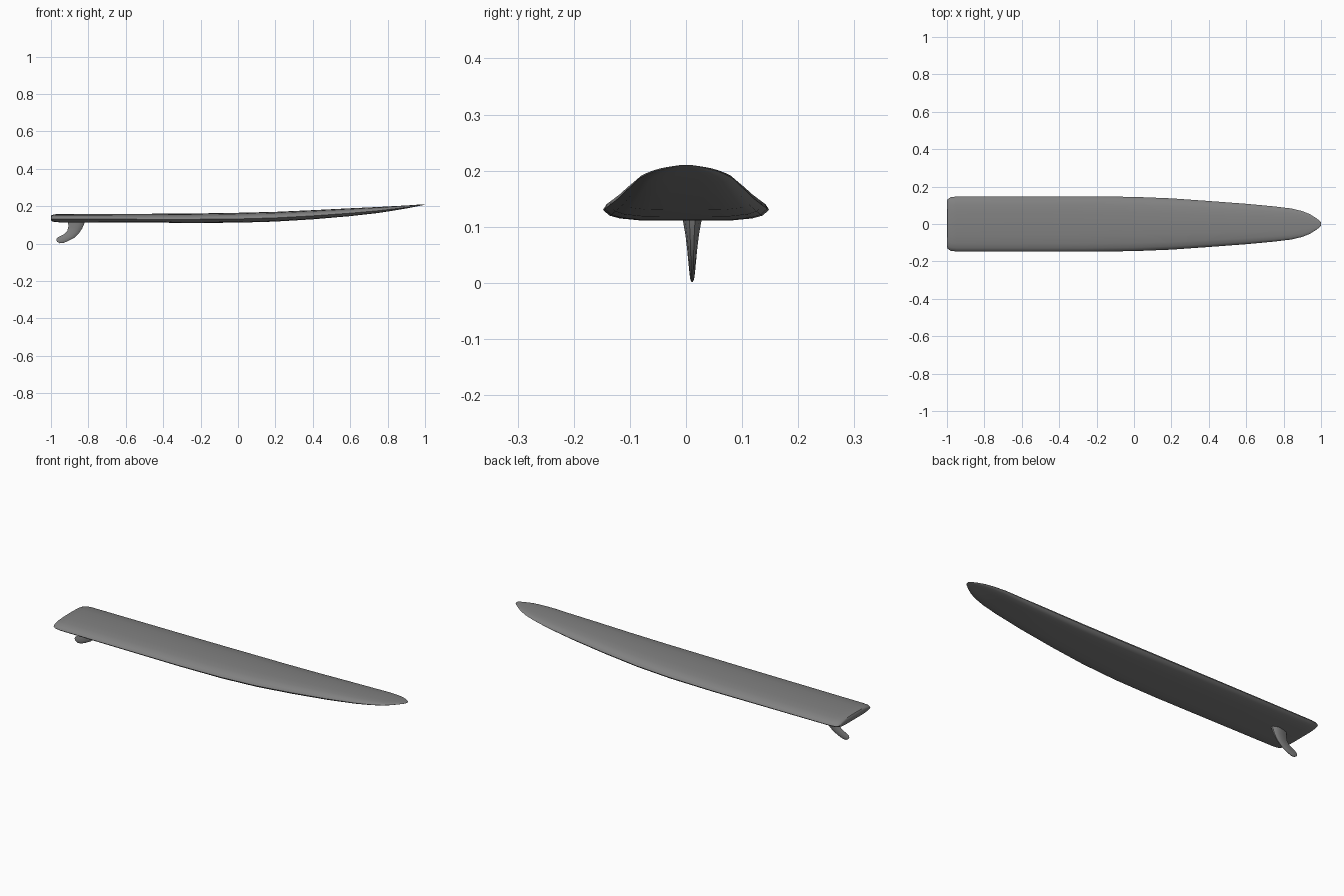
import bpy, bmesh, math

# Dark grey finish shared by both parts
grey = bpy.data.materials.new("dark_grey")
grey.diffuse_color = (0.22, 0.22, 0.22, 1)


def loft(name, rings):
    """Skin a list of equal-length closed rings and cap both ends."""
    bm = bmesh.new()
    vs = [[bm.verts.new(p) for p in r] for r in rings]
    n = len(vs[0])
    for a, b in zip(vs, vs[1:]):
        for i in range(n):
            j = (i + 1) % n
            bm.faces.new((a[i], a[j], b[j], b[i]))
    bm.faces.new(vs[0])
    bm.faces.new(vs[-1])
    bmesh.ops.recalc_face_normals(bm, faces=bm.faces)
    me = bpy.data.meshes.new(name)
    bm.to_mesh(me)
    bm.free()
    me.materials.append(grey)
    ob = bpy.data.objects.new(name, me)
    bpy.context.collection.objects.link(ob)
    bpy.ops.object.select_all(action='DESELECT')
    ob.select_set(True)
    bpy.context.view_layer.objects.active = ob
    bpy.ops.object.shade_smooth_by_angle(angle=math.radians(40))
    return ob


# Board: half cross-section (share of half width, share of thickness)
half = [(0, 0), (0.3, 0), (0.56, 0.01), (0.8, 0.08), (0.92, 0.18), (1, 0.38),
        (0.96, 0.57), (0.87, 0.74), (0.7, 0.88), (0.4, 0.97), (0, 1)]
section = half + [(-y, t) for y, t in half[-2:0:-1]]

# Stations from tail to nose: x, half width, bottom z, deck z
stations = [
    (-1.0, 0.120, 0.127, 0.147), (-0.996, 0.133, 0.120, 0.153),
    (-0.98, 0.143, 0.115, 0.157), (-0.95, 0.147, 0.114, 0.158),
    (-0.6, 0.148, 0.113, 0.159), (-0.25, 0.148, 0.111, 0.161),
    (0.0, 0.145, 0.112, 0.165), (0.2, 0.137, 0.118, 0.170),
    (0.4, 0.123, 0.130, 0.179), (0.6, 0.108, 0.147, 0.189),
    (0.75, 0.094, 0.164, 0.196), (0.84, 0.083, 0.178, 0.201),
    (0.9, 0.069, 0.188, 0.204), (0.94, 0.053, 0.196, 0.207),
    (0.97, 0.034, 0.202, 0.209), (0.99, 0.020, 0.206, 0.210),
    (0.997, 0.013, 0.208, 0.2105), (1.0, 0.006, 0.209, 0.2105)]
loft("board", [[(x, w * y, lo + (hi - lo) * t) for y, t in section]
               for x, w, lo, hi in stations])

# Fin: swept foil, each row = trailing x, z / leading x, z / half thickness
FIN_Y = 0.011
rows = [
    (-0.910, 0.130, -0.815, 0.130, 0.018), (-0.908, 0.112, -0.821, 0.110, 0.0165),
    (-0.907, 0.090, -0.832, 0.083, 0.012), (-0.912, 0.070, -0.850, 0.055, 0.009),
    (-0.925, 0.054, -0.876, 0.031, 0.007), (-0.944, 0.043, -0.910, 0.013, 0.0055),
    (-0.959, 0.036, -0.936, 0.003, 0.0045), (-0.968, 0.030, -0.953, 0.002, 0.004),
    (-0.972, 0.022, -0.967, 0.010, 0.003)]
foil = [(0, 0.12), (0.3, 0.7), (0.65, 1), (0.88, 0.75), (1, 0.3)]
outline = foil + [(u, -t) for u, t in foil[::-1]]
loft("fin", [[(tx + (lx - tx) * u, FIN_Y + h * t, tz + (lz - tz) * u)
              for u, t in outline] for tx, tz, lx, lz, h in rows])
